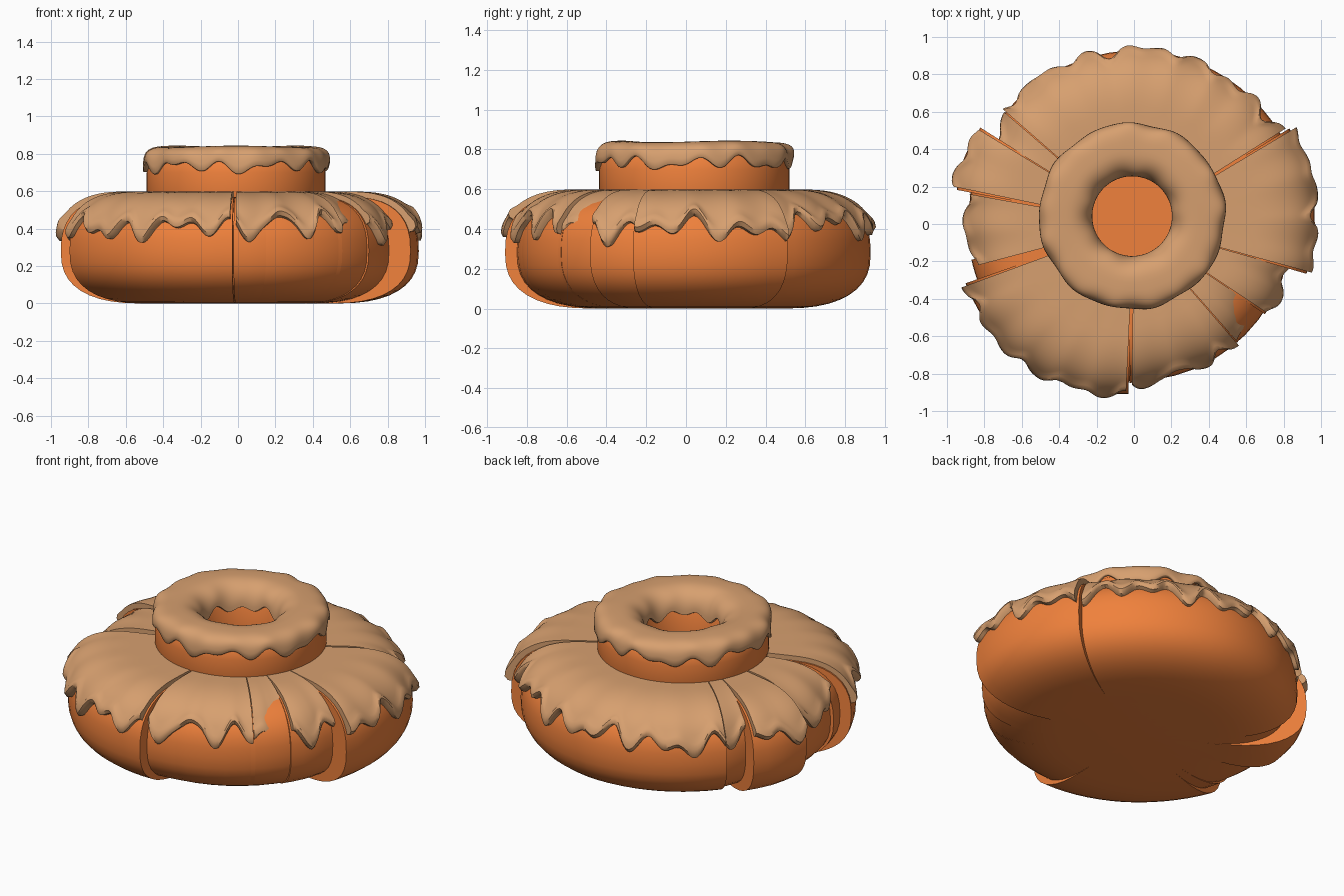
import bpy, bmesh
from math import sin, cos, pi, radians, exp

if "Cube" in bpy.data.objects:
    bpy.data.objects.remove(bpy.data.objects["Cube"])


def material(name, col):
    m = bpy.data.materials.new(name)
    m.diffuse_color = (*col, 1)
    m.use_nodes = True
    m.node_tree.nodes["Principled BSDF"].inputs["Base Color"].default_value = m.diffuse_color
    return m


DOUGH = material("orange_dough", (0.87, 0.22, 0.045))
ICING = material("tan_icing", (0.68, 0.35, 0.16))


def grid_object(name, columns, mat, closed=False, caps=False, origin=(0, 0), angle=40):
    """Skin a list of equally long point columns."""
    bm = bmesh.new()
    cols = [[bm.verts.new(p) for p in c] for c in columns]
    n = len(cols)
    for i in range(n if closed else n - 1):
        a, b = cols[i], cols[(i + 1) % n]
        for j in range(len(a) - 1):
            bm.faces.new((a[j], b[j], b[j + 1], a[j + 1]))
    if caps:
        bm.faces.new(cols[0])
        bm.faces.new(cols[-1][::-1])
    bmesh.ops.remove_doubles(bm, verts=bm.verts, dist=1e-5)
    bmesh.ops.recalc_face_normals(bm, faces=bm.faces)
    me = bpy.data.meshes.new(name)
    bm.to_mesh(me)
    bm.free()
    # open icing shells must face upwards
    if sum(p.normal.z * p.area for p in me.polygons) < -0.01:
        me.flip_normals()
    ob = bpy.data.objects.new(name, me)
    ob.location = (*origin, 0)
    bpy.context.collection.objects.link(ob)
    me.materials.append(mat)
    bpy.ops.object.select_all(action='DESELECT')
    ob.select_set(True)
    bpy.context.view_layer.objects.active = ob
    bpy.ops.object.shade_smooth_by_angle(angle=radians(angle))
    return ob


def spin(profile, th):
    return [(r * cos(th), r * sin(th), z) for r, z in profile]


P = 0.8


def upper(R, a, d=0.0):
    """Rounded shoulder of the big ring, pushed out by d."""
    return (R - 0.35 + (0.35 + d) * max(cos(a), 0) ** P,
            0.28 + (0.29 + d) * max(sin(a), 0) ** P)


def lower(R, a):
    return (R - 0.45 + 0.45 * max(cos(a), 0) ** P, 0.28 - 0.28 * max(sin(a), 0) ** P)


def body_profile(R):
    pts = [(0, 0)]
    pts += [lower(R, pi / 2 * (1 - k / 10)) for k in range(10)]
    pts += [upper(R, pi / 2 * k / 10) for k in range(11)]
    return pts + [(0, 0.57)]


def drip_z(th):
    z = 0.415 + 0.035 * sin(30 * th) + 0.03 * sin(19 * th + 1) + 0.02 * sin(7 * th + 2)
    z += 0.09 * exp(-((th - radians(285)) / 0.07) ** 2)   # bare notch at the front
    z += 0.03 * exp(-((th - radians(60)) / 0.4) ** 2)
    return min(max(z, 0.31), 0.51)


def icing_profile(R, th, edge=False):
    a_end = ((drip_z(th) - 0.28) / 0.318)
    from math import asin
    a_end = asin(max(a_end, 0.02) ** (1 / P))
    N = 16
    pts = []
    for k in range(N + 1):
        t = k / N
        a = pi / 2 + (a_end - pi / 2) * t
        d = 0.028 + 0.012 * exp(-((t - 0.95) / 0.09) ** 2)
        d += 0.006 * sin(24 * th + 1) * t
        pts.append(upper(R, a, -0.012 if edge else d))
    pts.append(upper(R, max(a_end - 0.05, 0), -0.012 if edge else 0.022))
    pts.append(upper(R, max(a_end - 0.03, 0), -0.012))
    return [(0.32, pts[0][1])] + pts


# wedges: name, start, end, radius at start / middle / end, has icing
wedges = [
    ("back", 32, 139, 0.92, 0.93, 0.91, True),
    ("back_left_sliver", 139, 148.5, 0.89, 0.87, 0.85, True),
    ("left_rear", 148.5, 168.5, 0.97, 0.975, 0.965, True),
    ("left", 169.5, 195, 0.89, 0.88, 0.87, True),
    ("left_bare", 193, 201, 0.89, 0.89, 0.89, False),
    ("front_left", 200, 267.5, 0.955, 0.94, 0.91, True),
    ("front_right", 269, 311, 0.85, 0.83, 0.84, True),
    ("right_front_sliver", 311, 326, 0.81, 0.78, 0.77, True),
    ("right_front", 326, 344.5, 0.85, 0.85, 0.84, True),
    ("right", 344.5, 391, 0.96, 0.97, 0.975, True),
]
for name, d0, d1, r0, rm, r1, iced in wedges:
    def radius(t):
        return (r0 + (rm - r0) * 2 * t) if t < 0.5 else (rm + (r1 - rm) * (2 * t - 1))

    # dough wedge
    n = max(4, round((d1 - d0) / 5))
    a0, a1 = radians(d0 - 0.6), radians(d1 + 0.6)
    cols = [spin(body_profile(radius(i / n)), a0 + (a1 - a0) * i / n) for i in range(n + 1)]
    grid_object(name + "_dough", cols, DOUGH, caps=True)
    # icing sheet with a dripping edge
    if iced:
        n = max(12, round((d1 - d0) / 0.9))
        a0, a1 = radians(d0 + 0.2), radians(d1 - 0.2)
        cols = []
        for i in range(n + 1):
            th = a0 + (a1 - a0) * i / n
            c = spin(icing_profile(radius(i / n), th), th)
            rim = spin(icing_profile(radius(i / n), th, True), th)
            if i == 0:
                cols.append(rim)
            cols.append(c)
            if i == n:
                cols.append(rim)
        grid_object(name + "_icing", cols, ICING)

# filler core so narrow gaps show dough
core = body_profile(0.84)
grid_object("core_dough", [spin(core, 2 * pi * i / 48) for i in range(48)], DOUGH, closed=True)

# small ring on top
C = (-0.01, 0.042)
ring = [(0.225, 0.565), (0.47, 0.565), (0.478, 0.6), (0.478, 0.70), (0.465, 0.77), (0.42, 0.81),
        (0.32, 0.80), (0.26, 0.76), (0.232, 0.70), (0.225, 0.565)]
grid_object("top_ring_dough", [spin(ring, 2 * pi * i / 64) for i in range(64)], DOUGH,
            closed=True, origin=C)


def top_icing(th):
    zo = 0.735 + 0.018 * sin(17 * th) + 0.018 * sin(11 * th + 2) + 0.012 * sin(5 * th)
    zi = 0.70 + 0.018 * sin(9 * th + 1) + 0.012 * sin(5 * th)
    ro = 0.143 + 0.005 * sin(8 * th) + 0.003 * sin(13 * th)
    top = 0.84 + 0.004 * sin(3 * th)
    pts = [(0.462, zo + 0.012), (0.478, zo - 0.004), (0.355 + ro - 0.004, zo - 0.004)]
    for k in range(25):
        a = pi * k / 24
        c, s = cos(a), max(sin(a), 0)
        if c >= 0:
            pts.append((0.355 + ro * c ** 0.6, zo + (top - zo) * s ** 0.65))
        else:
            pts.append((0.355 - 0.142 * (-c) ** 0.85, zi + (top - zi) * s ** 0.9))
    pts += [(0.225, zi - 0.006), (0.245, zi + 0.01)]
    return pts


grid_object("top_ring_icing", [spin(top_icing(2 * pi * i / 200), 2 * pi * i / 200) for i in range(200)],
            ICING, closed=True, origin=C, angle=60)
